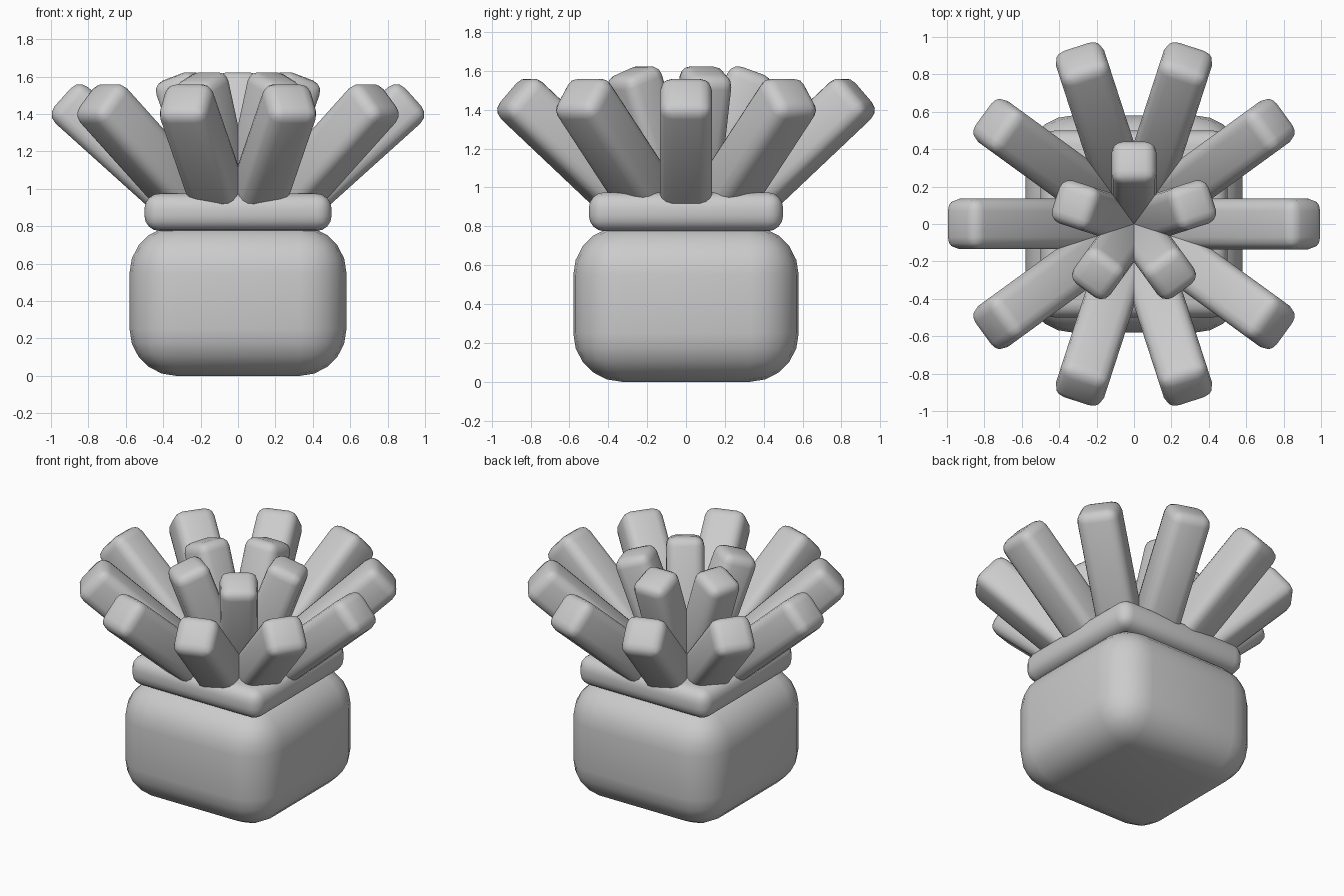
import bpy
from math import radians, sin, cos
from mathutils import Matrix, Vector

if "Cube" in bpy.data.objects:
    bpy.data.objects.remove(bpy.data.objects["Cube"])


def rounded_box(name, size, matrix, radius, segments):
    """Box with rounded edges, placed by a matrix."""
    bpy.ops.mesh.primitive_cube_add(size=1)
    ob = bpy.context.object
    ob.name = name
    ob.data.transform(Matrix.Diagonal((*size, 1)))
    ob.matrix_world = matrix
    bevel = ob.modifiers.new("rounding", "BEVEL")
    bevel.width = radius
    bevel.segments = segments
    bevel.limit_method = "NONE"
    bpy.ops.object.shade_smooth()
    return ob


def leaf_ring(name, count, start, tilt, tip_r, tip_z, width, thick, length, radius):
    """Ring of leaves leaning outwards; the tip centre is at (tip_r, tip_z)."""
    axis = Vector((sin(tilt), 0, cos(tilt)))
    centre = Vector((tip_r, 0, tip_z)) - axis * length / 2
    for i in range(count):
        m = (Matrix.Rotation(start + radians(360 / count * i), 4, "Z")
             @ Matrix.Translation(centre) @ Matrix.Rotation(tilt, 4, "Y"))
        rounded_box(f"{name}_{i + 1}", (thick, width, length), m, radius, 3)


# Pot body and rim
rounded_box("pot_body", (1.16, 1.16, 0.80), Matrix.Translation((0, 0, 0.40)), 0.25, 5)
rounded_box("pot_rim", (1.0, 1.0, 0.20), Matrix.Translation((0, 0, 0.875)), 0.08, 4)

# Outer spreading leaves and inner upright leaves
leaf_ring("outer_leaf", 10, 0, radians(48), 0.937, 1.49, 0.27, 0.26, 1.0, 0.065)
leaf_ring("inner_leaf", 5, radians(90), radians(20), 0.345, 1.60, 0.24, 0.24, 0.85, 0.06)
